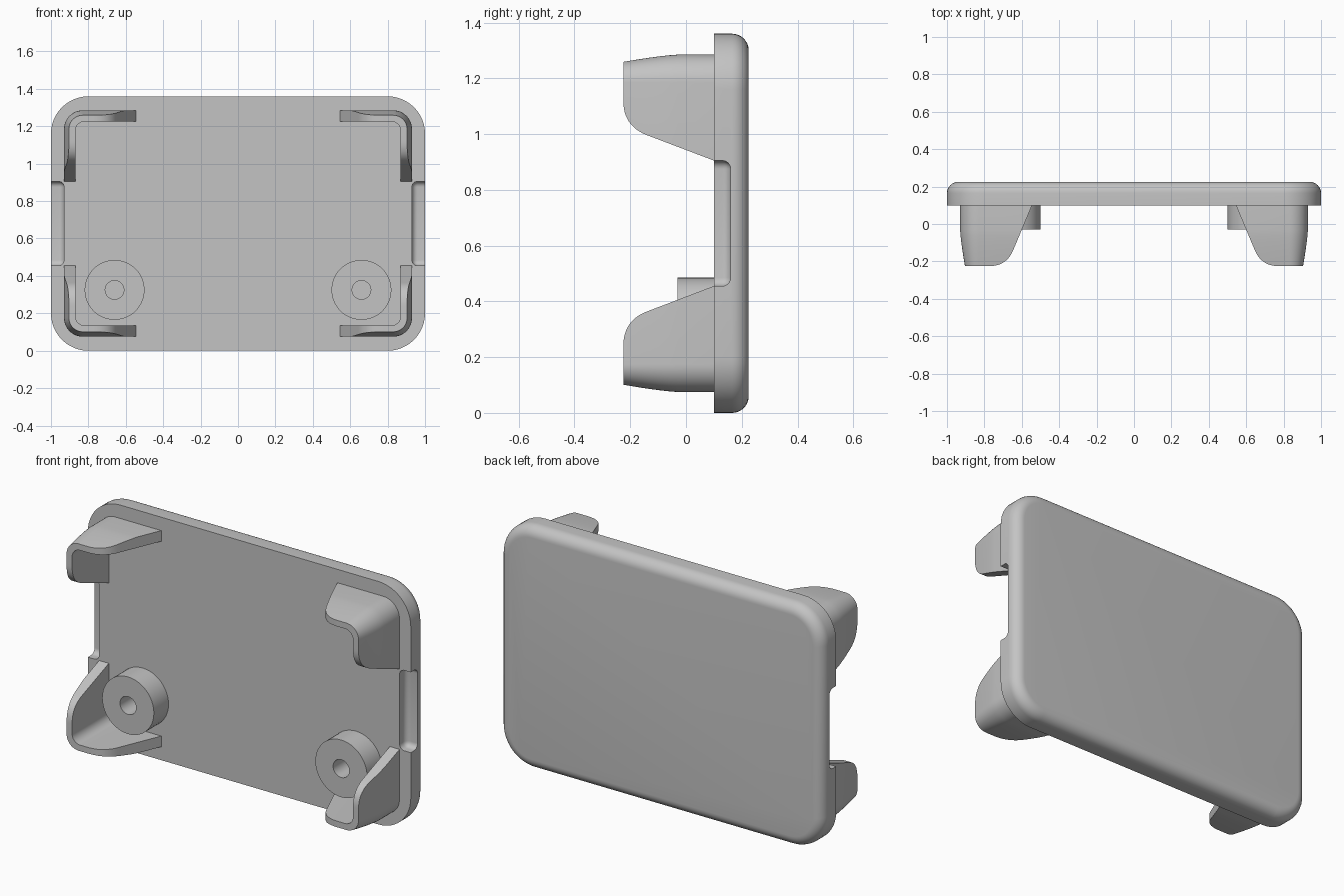
import bpy, bmesh, math
from mathutils import Vector

MID = 0.68  # half height: objects are mirrored about this level

cube = bpy.data.objects.get("Cube")
if cube:
    bpy.data.objects.remove(cube, do_unlink=True)

grey = bpy.data.materials.new("plain grey")
grey.use_nodes = True
colour = (0.55, 0.55, 0.55, 1)
grey.diffuse_color = colour
grey.node_tree.nodes["Principled BSDF"].inputs["Base Color"].default_value = colour


def finish(name, bm):
    bmesh.ops.recalc_face_normals(bm, faces=bm.faces)
    mesh = bpy.data.meshes.new(name)
    bm.to_mesh(mesh)
    bm.free()
    mesh.materials.append(grey)
    obj = bpy.data.objects.new(name, mesh)
    obj.location.z = MID
    bpy.context.collection.objects.link(obj)
    return obj


def loft(name, rings):
    """Skin equal closed rings of points and cap both ends."""
    bm = bmesh.new()
    loops = [[bm.verts.new(p) for p in ring] for ring in rings]
    n = len(loops[0])
    for a, b in zip(loops, loops[1:]):
        for i in range(n):
            j = (i + 1) % n
            bm.faces.new((a[i], a[j], b[j], b[i]))
    bm.faces.new(loops[0])
    bm.faces.new(loops[-1])
    return finish(name, bm)


def arc(cx, cz, r, start, end, steps=12):
    angles = [math.radians(start + (end - start) * i / steps) for i in range(steps + 1)]
    return [(cx + r * math.cos(a), cz + r * math.sin(a)) for a in angles]


def at_depth(points, y):
    return [(x, y, z) for x, z in points]


def select(obj):
    bpy.ops.object.select_all(action='DESELECT')
    obj.select_set(True)
    bpy.context.view_layer.objects.active = obj


def apply_modifier(obj, kind, **settings):
    mod = obj.modifiers.new(kind.title(), kind)
    for key, value in settings.items():
        setattr(mod, key, value)
    select(obj)
    bpy.ops.object.modifier_apply(modifier=mod.name)


def carve(obj, cutter, operation):
    apply_modifier(obj, 'BOOLEAN', object=cutter, operation=operation, solver='EXACT')
    bpy.data.objects.remove(cutter, do_unlink=True)


def smooth(obj, angle=30):
    select(obj)
    bpy.ops.object.shade_smooth_by_angle(angle=math.radians(angle))


# Cover plate: rounded rectangle with a rounded back edge
def plate_ring(y, inset):
    r, cx, cz = 0.2 - inset, 0.8, MID - 0.2
    pts = (arc(cx, cz, r, 0, 90) + arc(-cx, cz, r, 90, 180)
           + arc(-cx, -cz, r, 180, 270) + arc(cx, -cz, r, 270, 360))
    return at_depth(pts, y)


fillet = 0.06
rings = [plate_ring(0.1, 0)]
for i in range(9):
    a = math.pi / 2 * i / 8
    rings.append(plate_ring(0.165 + fillet * math.sin(a), fillet * (1 - math.cos(a))))
plate = loft("cover_plate", rings)

# Finger notches in both side edges
for side in (-1, 1):
    bm = bmesh.new()
    bmesh.ops.create_cube(bm, size=1)
    for v in bm.verts:
        v.co = Vector((v.co.x * 0.2 + 1.03 * side, v.co.y * 0.2 + 0.06, v.co.z * 0.45))
    bmesh.ops.bevel(bm, geom=bm.edges[:], offset=0.03, segments=6, profile=0.5, affect='EDGES')
    carve(plate, finish("notch_cutter", bm), 'DIFFERENCE')
smooth(plate)


# Corner clips: tapered L-shaped walls with slanted, rounded ends
def clip_ring(y):
    t = max(0, (-0.03 - y) / 0.195)
    o = 0.026 * t ** 1.3
    outer = arc(0.83, 0.505, 0.1 - o, 90, 0)
    inner = arc(0.82, 0.495, 0.05, 0, 90)
    return at_depth([(0.5, 0.605 - o)] + outer + [(0.93 - o, 0.18), (0.87, 0.18)]
                    + inner + [(0.5, 0.545)], y)


def end_profile(start, slope, tip=-0.225, reach=0.085):
    """Kept region as (depth, distance) points, rounded where it meets the tip."""
    corner = Vector((tip, start + (0.1 - tip) * slope))
    p0 = corner + Vector((reach, -reach * slope))
    p2 = corner + Vector((0, reach * 1.08))
    pts = [Vector((0.2, start - 0.1 * slope))]
    for i in range(13):
        t = i / 12
        pts.append(p0 * (1 - t) ** 2 + corner * (2 * t * (1 - t)) + p2 * t ** 2)
    return pts + [Vector((-0.4, p2.y)), Vector((-0.4, 1.3)), Vector((0.2, 1.3))]


levels = [0.102, -0.03] + [-0.03 - 0.195 * i / 6 for i in range(1, 7)]
clip = loft("corner_clips", [clip_ring(y) for y in levels])
side_cut = end_profile(0.225, 0.38)
top_cut = end_profile(0.545, 0.42)
carve(clip, loft("side_trim", [[(x, p.x, p.y) for p in side_cut] for x in (0.3, 1.2)]), 'INTERSECT')
carve(clip, loft("top_trim", [[(p.y, p.x, z) for p in top_cut] for z in (0.1, 0.9)]), 'INTERSECT')
apply_modifier(clip, 'MIRROR', use_axis=(True, False, True), use_mirror_merge=False)
smooth(clip)

# Round bosses with a screw hole
boss_steps = [(0.16, 0.105), (0.16, -0.03), (0.05, -0.03), (0.05, 0.099)]
boss = loft("screw_bosses", [at_depth(arc(0.66, 0.325 - MID, r, 0, 360, 48)[:-1], y)
                             for r, y in boss_steps])
apply_modifier(boss, 'MIRROR', use_axis=(True, False, False), use_mirror_merge=False)
smooth(boss)
